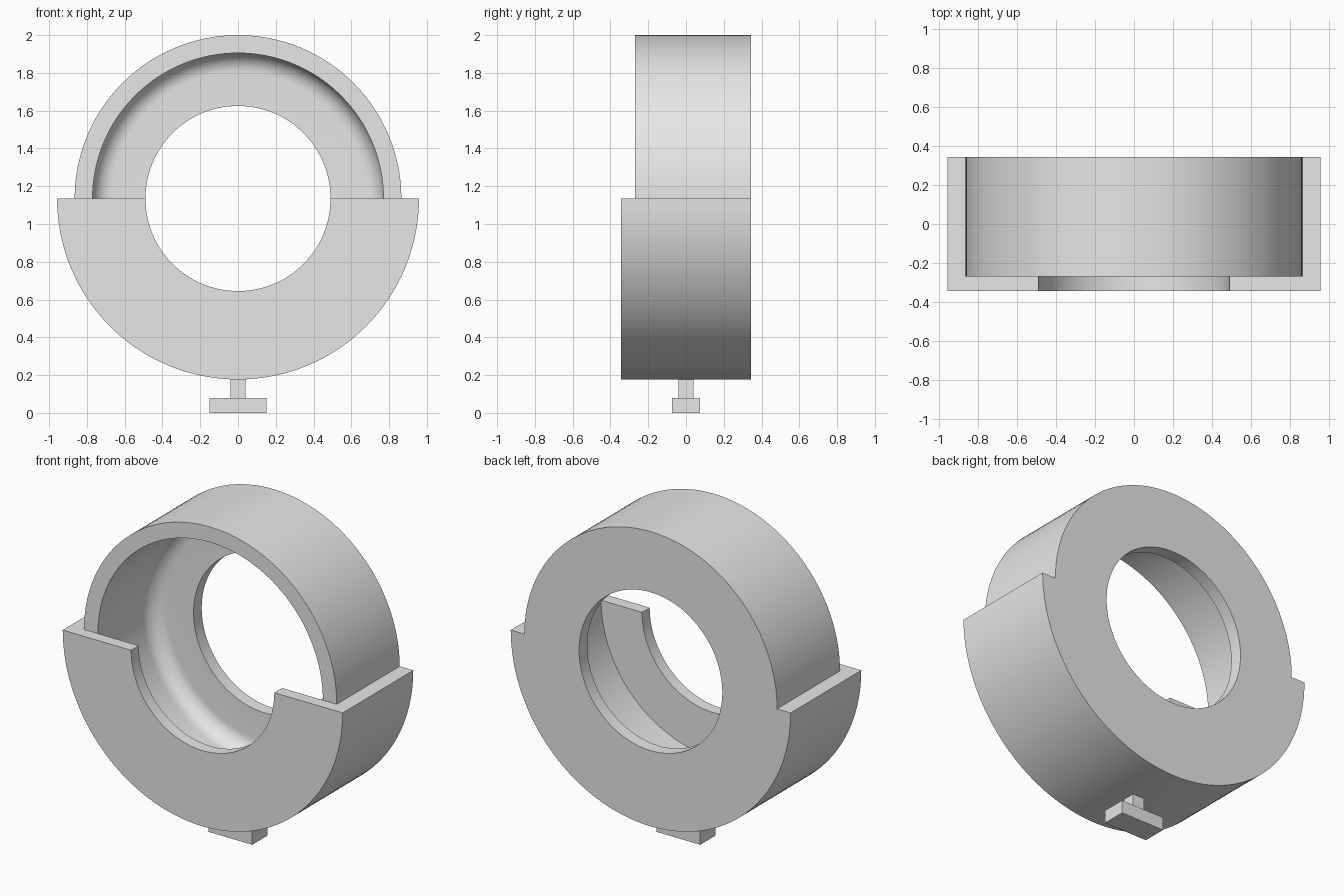
import bpy, bmesh, math

if "Cube" in bpy.data.objects:
    bpy.data.objects.remove(bpy.data.objects["Cube"])

CZ = 1.135            # height of the ring axis
SEG = 128             # segments in a full turn

grey = bpy.data.materials.new("light grey")
grey.diffuse_color = (0.8, 0.8, 0.8, 1)
grey.use_nodes = True
grey.node_tree.nodes["Principled BSDF"].inputs["Base Color"].default_value = grey.diffuse_color


def finish(name, bm):
    bmesh.ops.recalc_face_normals(bm, faces=bm.faces)
    mesh = bpy.data.meshes.new(name)
    bm.to_mesh(mesh)
    bm.free()
    mesh.materials.append(grey)
    ob = bpy.data.objects.new(name, mesh)
    bpy.context.collection.objects.link(ob)
    bpy.ops.object.select_all(action='DESELECT')
    ob.select_set(True)
    bpy.context.view_layer.objects.active = ob
    bpy.ops.object.shade_smooth_by_angle(angle=math.radians(30))
    return ob


def revolve(name, profile, start, sweep):
    """Turn a closed (radius, y) profile about the y axis at height CZ."""
    full = sweep > 2 * math.pi - 1e-6
    steps = round(SEG * sweep / (2 * math.pi))
    bm = bmesh.new()
    rings = []
    for i in range(steps if full else steps + 1):
        a = start + sweep * i / steps
        rings.append([bm.verts.new((r * math.cos(a), y, CZ + r * math.sin(a)))
                      for r, y in profile])
    n = len(profile)
    for i in range(steps):
        p, q = rings[i], rings[(i + 1) % len(rings)]
        for j in range(n):
            k = (j + 1) % n
            bm.faces.new((p[j], p[k], q[k], q[j]))
    if not full:
        bm.faces.new(rings[0])
        bm.faces.new(rings[-1])
    return finish(name, bm)


def box(name, hx, hy, z0, z1):
    bm = bmesh.new()
    bmesh.ops.create_cube(bm, size=1)
    for v in bm.verts:
        v.co = (v.co.x * 2 * hx, v.co.y * 2 * hy, z1 if v.co.z > 0 else z0)
    return finish(name, bm)


# Full inner ring: wall, back plate and a rounded inside corner
F = 0.10
fillet = [(0.77 - F + F * math.cos(t), 0.265 - F + F * math.sin(t))
          for t in (math.pi / 2 * i / 10 for i in range(11))]
revolve("inner_ring",
        [(0.49, 0.345), (0.865, 0.345), (0.865, -0.27), (0.77, -0.27)]
        + fillet + [(0.49, 0.265)], 0, 2 * math.pi)

# Lower half shell with its front plate
revolve("lower_half_shell",
        [(0.49, -0.345), (0.958, -0.345), (0.958, 0.345),
         (0.865, 0.345), (0.865, -0.27), (0.49, -0.27)], math.pi, math.pi)

# Stem and foot
box("stem", 0.04, 0.04, 0.08, 0.21)
box("foot", 0.15, 0.075, 0.0, 0.08)
